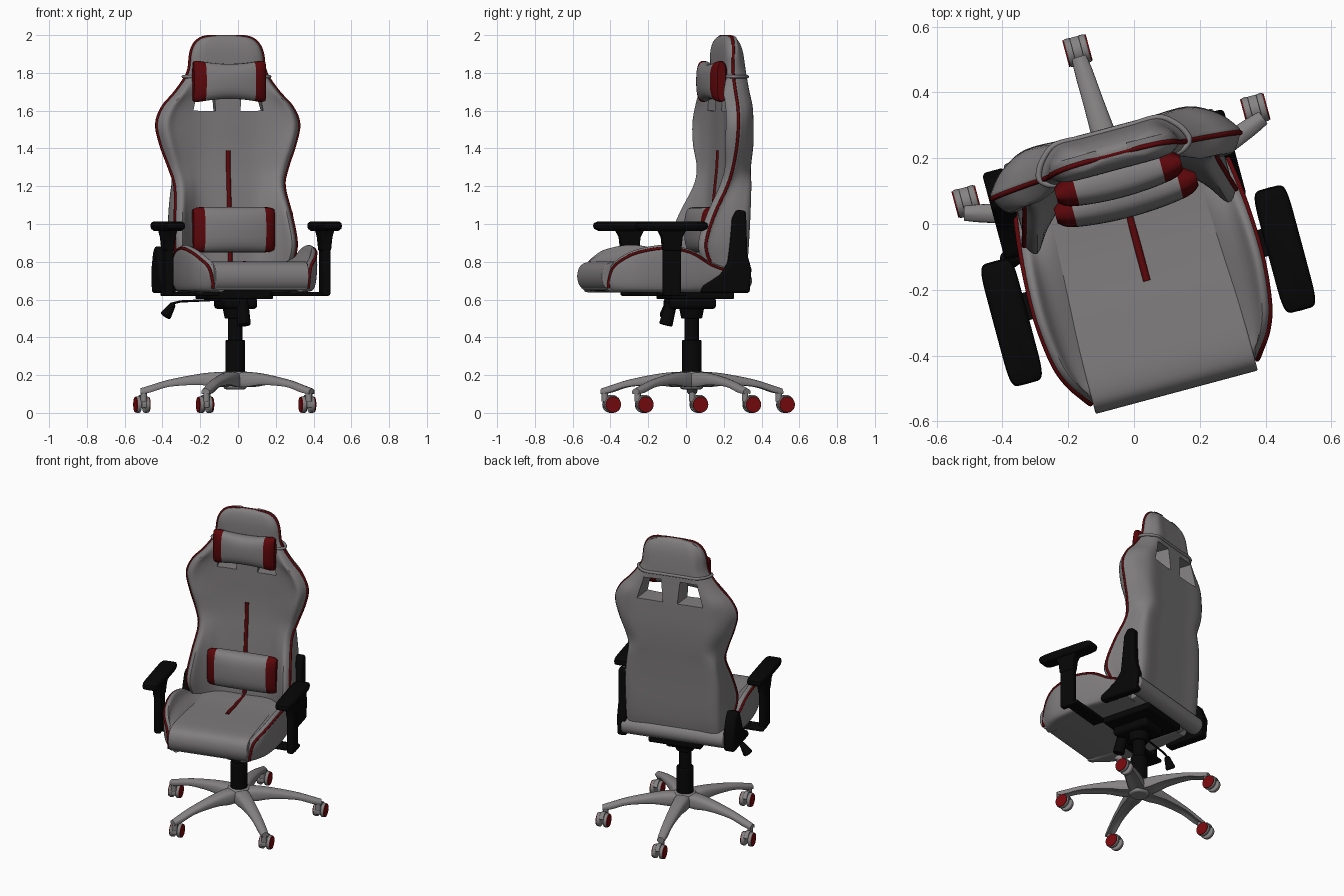
import bpy, bmesh, math
from mathutils import Matrix, Vector

if "Cube" in bpy.data.objects:
    bpy.data.objects.remove(bpy.data.objects["Cube"])

# Whole chair is built straight, then turned 15 degrees about its column
PLACE = Matrix.Translation((-0.015, 0.03, 0)) @ Matrix.Rotation(math.radians(15), 4, 'Z')

def material(name, rgb):
    m = bpy.data.materials.new(name)
    m.diffuse_color = (*rgb, 1)
    m.use_nodes = True
    m.node_tree.nodes["Principled BSDF"].inputs["Base Color"].default_value = m.diffuse_color
    return m

GREY = material("grey leather", (0.215, 0.205, 0.21))
BASE = material("base grey", (0.235, 0.225, 0.225))
RED = material("dark red fabric", (0.105, 0.002, 0.003))
WHEEL = material("wheel red", (0.19, 0.003, 0.004))
BLACK = material("black plastic", (0.002, 0.002, 0.002))

def spline(pts, n, closed=False):
    """Catmull-Rom resampling of points of any dimension."""
    out, c = [], len(pts)
    get = (lambda i: pts[i % c]) if closed else (lambda i: pts[max(0, min(c - 1, i))])
    for i in range(c if closed else c - 1):
        q = [get(i + k) for k in (-1, 0, 1, 2)]
        for j in range(n):
            t = j / n
            out.append(tuple(0.5 * (2 * b + (d - a) * t + (2 * a - 5 * b + 4 * d - e) * t * t
                             + (3 * b - a - 3 * d + e) * t ** 3) for a, b, d, e in zip(*q)))
    return out if closed else out + [tuple(pts[-1])]

def skin(name, rings, mat, bevel=0):
    """Bridge closed rings and cap both ends."""
    bm = bmesh.new()
    vs = [[bm.verts.new(p) for p in r] for r in rings]
    n = len(rings[0])
    for a, b in zip(vs, vs[1:]):
        for i in range(n):
            bm.faces.new((a[i], a[(i + 1) % n], b[(i + 1) % n], b[i]))
    bm.faces.new(vs[0])
    bm.faces.new(vs[-1])
    bmesh.ops.recalc_face_normals(bm, faces=bm.faces)
    me = bpy.data.meshes.new(name)
    bm.to_mesh(me)
    bm.free()
    ob = bpy.data.objects.new(name, me)
    bpy.context.collection.objects.link(ob)
    me.materials.append(mat)
    ob.matrix_world = PLACE
    if bevel:
        m = ob.modifiers.new("bevel", 'BEVEL')
        m.width, m.segments, m.limit_method = bevel, 3, 'ANGLE'
    return ob

def loft(name, rings, mat, nr=4, nl=4):
    """Smooth loft through control rings."""
    flat = [[v for p in spline(r, nr, True) for v in p] for r in rings]
    return skin(name, [[tuple(f[i:i + 3]) for i in range(0, len(f), 3)] for f in spline(flat, nl)], mat)

def box(name, c, s, mat, bevel=0.01):
    x, y, z = (v / 2 for v in s)
    return skin(name, [[(c[0] + i * x, c[1] + j * y, c[2] + k * z) for i, j in
                ((-1, -1), (1, -1), (1, 1), (-1, 1))] for k in (-1, 1)], mat, bevel)

def cyl(name, p0, p1, r0, r1, mat, bevel=0, n=28):
    p0, p1 = Vector(p0), Vector(p1)
    q = (p1 - p0).to_track_quat('Z', 'Y')
    circ = [q @ Vector((math.cos(a), math.sin(a), 0)) for a in (2 * math.pi * i / n for i in range(n))]
    return skin(name, [[p0 + v * r0 for v in circ], [p1 + v * r1 for v in circ]], mat, bevel)

def tube(name, pts, r, mat, closed=False):
    cu = bpy.data.curves.new(name, 'CURVE')
    cu.dimensions, cu.bevel_depth, cu.bevel_resolution, cu.use_fill_caps = '3D', r, 2, True
    sp = cu.splines.new('POLY')
    sp.points.add(len(pts) - 1)
    for p, q in zip(sp.points, pts):
        p.co = (*q, 1)
    sp.use_cyclic_u = closed
    cu.materials.append(mat)
    ob = bpy.data.objects.new(name, cu)
    bpy.context.collection.objects.link(ob)
    ob.matrix_world = PLACE

def oval(hx, hy, power, n=40):
    f = lambda v: math.copysign(abs(v) ** power, v)
    return [(hx * f(math.cos(a)), hy * f(math.sin(a))) for a in (2 * math.pi * i / n for i in range(n))]

# Backrest: height, half width, edge depth, front depth, back depth
BACK = [(0.735, .305, .05, .10, .22), (0.80, .32, .015, .10, .23), (0.90, .333, -.01, .105, .238),
        (1.05, .318, .04, .115, .246), (1.20, .30, .115, .13, .256), (1.30, .325, .14, .14, .264),
        (1.42, .368, .15, .145, .27), (1.53, .39, .152, .145, .27), (1.62, .355, .158, .145, .268),
        (1.70, .283, .165, .145, .264), (1.80, .215, .17, .14, .258), (1.90, .198, .175, .14, .246),
        (1.95, .178, .18, .146, .234), (1.98, .145, .184, .156, .22), (1.992, .105, .186, .166, .21),
        (1.998, .05, .187, .176, .20)]

def back_ring(z, w, e, f, b, grow=1):
    c = f + .004 if w < .25 else min(f, e - (.06 if z > 1.4 else .04))
    cx = .285 if z < 1.1 else min(.255, .7 * w) if z > 1.25 else .265
    half = [(min(.15, .55 * w), f), (.74 * w, (f + c) / 2), (.9 * w, c + .006), (w, e),
            (.985 * w, e + .025), (max((cx + w) / 2 + .04 * w, cx + .01), e + .65 * (b - e)),
            (cx, b), (.5 * cx, b)]
    ring = [(0, f)] + half + [(0, b)] + [(-x, y) for x, y in reversed(half)]
    return [(x * grow, .195 + (y - .195) * grow, z) for x, y in ring]

back = loft("backrest", [back_ring(*r) for r in BACK], GREY)
for s in (1, -1):
    # Holes widen towards the rear
    hole = [(-.062, -.07), (.062, -.068), (.032, .07), (-.052, .072)]
    cut = skin("hole_cutter", [[(s * (.13 + x * k), y, 1.668 + z * (.9 + .1 * k)) for x, z in hole]
                               for y, k in ((-.1, .95), (.15, 1), (.29, 1.4), (.4, 1.4))], GREY)
    cut.hide_render = True
    m = back.modifiers.new("hole", 'BOOLEAN')
    m.operation, m.solver, m.object = 'DIFFERENCE', 'EXACT', cut
    bpy.context.view_layer.objects.active = back
    bpy.ops.object.modifier_apply(modifier=m.name)
    bpy.data.objects.remove(cut)

# Red piping round the backrest edge, and the centre stripe
edge = [(w, e, z) for z, w, e, f, b in BACK]
edge = edge + [(-x, y, z) for x, y, z in reversed(edge)]
tube("backrest_piping", [(x, y, min(z, 1.992)) for x, y, z in spline(edge, 5)], .008, RED)
stripe = [(0, f + .003, z) for z, w, e, f, b in BACK[1:7]]
tube("backrest_stripe", [p for p in spline(stripe, 6) if p[2] < 1.405], .013, RED)

# Head pillow strap
tube("head_strap", spline(back_ring(1.78, .228, .17, .14, .259, 1.03), 4, True), .009, GREY, closed=True)

# Seat: centre cushion with rolled front
prof = spline([(-.47, .645), (-.535, .66), (-.56, .715), (-.545, .775), (-.49, .80), (-.35, .80),
               (-.1, .79), (.15, .785), (.17, .72), (.15, .65), (-.1, .642)], 5, True)
skin("seat_cushion", [[(x, y, z) for y, z in prof] for x in (-.255, .255)], GREY, .018)
tube("seat_stripe", [(0, y, .785 - .035 * y) for y in [.1 - .31 * i / 20 for i in range(21)]], .012, RED)

# Seat side bolsters: depth, half width, crest height
SIDE = [(-.525, .27, .71), (-.505, .285, .785), (-.45, .322, .835), (-.375, .348, .868), (-.24, .363, .888),
        (-.1, .36, .865), (.015, .35, .80), (.12, .335, .765)]
for s in (1, -1):
    rings = []
    for y, w, h in SIDE:
        top = min(h, .79)
        ring = [(.20, .65), (.215, top - .03), (.24, top), ((.24 + w) / 2, (top + h) / 2), (w - .03, h),
                (w - .004, h - .02), (w, (h + .66) / 2), (w - .012, .67), (w - .045, .642)]
        rings.append([(s * x, y, z) for x, z in ring])
    loft("seat_bolster", rings, GREY)
    pipe = [(s * .262, -.525, .66)] + [(s * (w - .006), y, h - .016) for y, w, h in SIDE]
    tube("seat_piping", spline(pipe, 5), .008, RED)

# Pillows with red ends
def pillow(name, hw, x0, y, z, hh, th, flare, red):
    rings = []
    for i in range(33):
        t = i / 16 - 1
        e = (1 - min(.985, abs(t)) ** 14) ** .5
        h = hh * (1 - flare + flare * t * t) * (.82 + .18 * e)
        d = th * (1 - .35 * t * t) * (.3 + .7 * e)
        rings.append([(x0 + hw * t, y + u, z + v) for u, v in oval(d, h, .75, 28)])
    ob = skin(name, rings, GREY)
    ob.data.materials.append(RED)
    for p in ob.data.polygons:
        p.material_index = int(abs(p.center.x - x0) > red)

pillow("lumbar_pillow", .222, .005, .055, .97, .12, .065, 0, .165)
pillow("head_pillow", .197, -.003, .112, 1.755, .116, .058, .2, .132)

# Rear bar and reclining hinge covers, taller on the right
cyl("rear_bar", (-.33, .19, .70), (.33, .19, .70), .055, .055, GREY, .01)
TALL = [(-.04, .635), (-.035, .67), (.06, .73), (.11, .79), (.135, 1.03), (.16, 1.075), (.205, 1.07),
        (.212, .84), (.235, .76), (.225, .635)]
LOW = [(-.04, .635), (-.035, .67), (.06, .73), (.09, .80), (.12, .87), (.16, .885), (.2, .85),
       (.235, .76), (.225, .635)]
for name, cover, xs in (("hinge_cover_right", TALL, (.30, .36)), ("hinge_cover_left", LOW, (-.40, -.33))):
    skin(name, [[(x, y, z) for y, z in cover] for x in xs], BLACK, .014)

# Armrests
for s in (1, -1):
    skin("arm_pad", [[(s * .43 + x * k, -.225 + y * (.5 + k / 2), z) for x, y in oval(.054, .193, .3)]
         for k, z in ((.7, .962), (.95, .975), (1, .99), (.95, 1.005), (.75, 1.014))], BLACK)
    skin("arm_pad_mount", [[(s * .43 + i * x, -.225 + j * y, z) for i, j in
         ((-1, -1), (1, -1), (1, 1), (-1, 1))] for x, y, z in
         ((.024, .048, .86), (.03, .054, .93), (.036, .075, .972))], BLACK, .006)
    box("arm_post", (s * .43, -.225, .765), (.042, .095, .29), BLACK)
    box("arm_bracket", (s * .30, -.19, .63), (.30, .085, .022), BLACK, .006)

# Tilt mechanism, knob and lever
box("mechanism_plate", (0, .02, .622), (.34, .34, .04), BLACK)
box("mechanism_body", (0, -.01, .58), (.18, .25, .06), BLACK, .02)
cyl("tension_knob", (.01, -.11, .60), (.01, -.145, .465), .03, .036, BLACK, .006)
tube("height_lever", [(-.08, -.04, .60), (-.31, -.04, .59), (-.36, -.04, .578)], .006, BLACK)
cyl("lever_handle", (-.348, -.04, .58), (-.395, -.04, .51), .015, .032, BLACK, .012)

# Gas lift column
cyl("column_cover", (0, 0, .20), (0, 0, .385), .052, .052, BLACK, .005)
cyl("column_middle", (0, 0, .38), (0, 0, .52), .039, .039, BLACK, .005)
cyl("column_top", (0, 0, .50), (0, 0, .60), .055, .075, BLACK, .005)

# Five-star base with casters
cyl("base_hub", (0, 0, .125), (0, 0, .22), .06, .068, BASE, .012)
LEG = [(.02, .05, .215, .14), (.1, .048, .216, .138), (.2, .04, .205, .148), (.35, .031, .176, .138),
       (.45, .027, .146, .108), (.502, .022, .13, .10)]
for k in range(5):
    a = math.radians(92.7 + 72 * k)
    ca, sa = math.cos(a), math.sin(a)
    rings = []
    for r, w, top, low in LEG:
        ring = [(-w, (top + low) / 2), (-w * .75, top - .008), (0, top), (w * .75, top - .008),
                (w, (top + low) / 2), (w * .9, low), (0, low + .006), (-w * .9, low)]
        rings.append([(r * ca - u * sa, r * sa + u * ca, z) for u, z in ring])
    loft("base_leg", rings, BASE, 3, 4)
    px, py = .484 * ca, .484 * sa
    wy = py + .037
    cyl("caster_stem", (px, py, .06), (px, py, .12), .017, .017, BASE)
    hood = [(wy + .047 * math.cos(t), .045 + .051 * math.sin(t)) for t in
            (math.radians(20 + 20 * i) for i in range(10))]
    skin("caster_hood", [[(px + x, y, z) for y, z in hood] for x in (-.014, .014)], BASE, .003)
    for s in (1, -1):
        cyl("caster_wheel", (px + s * .01, wy, .044), (px + s * .034, wy, .044), .044, .044, BASE, .006)
        cyl("wheel_cap", (px + s * .03, wy, .044), (px + s * .037, wy, .044), .042, .041, WHEEL)

# Smooth shading with sharp edges kept
bpy.ops.object.select_all(action='DESELECT')
for ob in bpy.context.scene.objects:
    if ob.type == 'MESH':
        ob.select_set(True)
        bpy.context.view_layer.objects.active = ob
bpy.ops.object.shade_smooth_by_angle(angle=math.radians(40))
